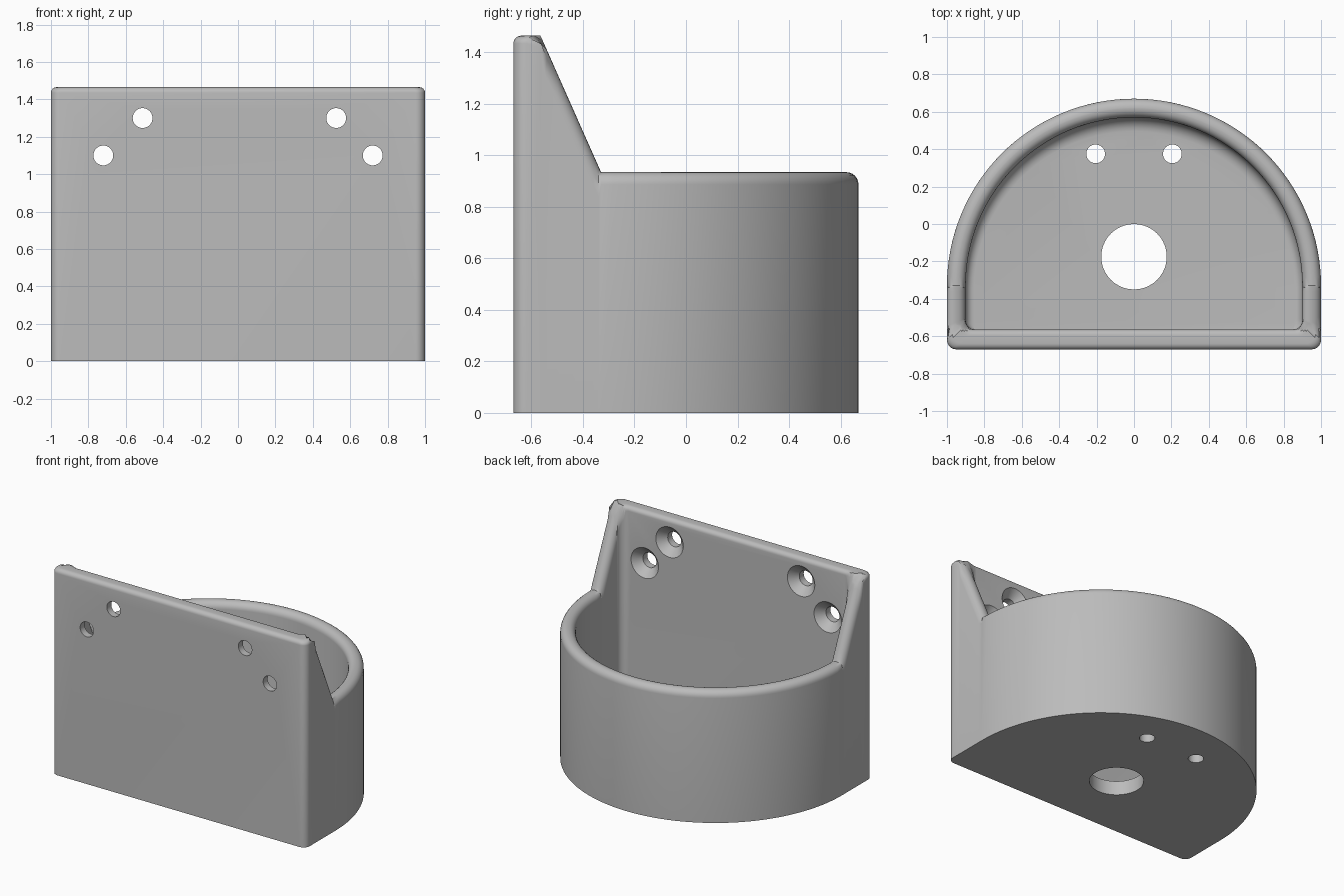
import bpy, bmesh
from math import sin, cos, pi, radians
from mathutils import Vector, Matrix

cube = bpy.data.objects.get("Cube")
if cube:
    bpy.data.objects.remove(cube, do_unlink=True)

FRONT, PLATE_IN, ARC_Y = -0.67, -0.565, -0.33
TOP, RIM, FLOOR, WALL = 1.465, 0.935, 0.1, 0.1
CORNER = 0.05

grey = bpy.data.materials.new("plain grey")
grey.use_nodes = True
grey.diffuse_color = (0.5, 0.5, 0.5, 1)
grey.node_tree.nodes["Principled BSDF"].inputs["Base Color"].default_value = (0.5, 0.5, 0.5, 1)


def new_object(name, bm):
    bmesh.ops.recalc_face_normals(bm, faces=bm.faces)
    mesh = bpy.data.meshes.new(name)
    bm.to_mesh(mesh)
    bm.free()
    mesh.materials.append(grey)
    obj = bpy.data.objects.new(name, mesh)
    bpy.context.collection.objects.link(obj)
    return obj


def wall_height(y):
    """Tall plate, straight slope, then level rim."""
    t = min(max((y - PLATE_IN) / (ARC_Y - PLATE_IN), 0), 1)
    return TOP + (RIM - TOP) * t


def half_path():
    """Outer point, inner point and outward normal along the right half."""
    path = []
    for k in range(9):
        a = -pi / 2 + pi / 2 * k / 8
        n = Vector((cos(a), sin(a)))
        outer = Vector((1 - CORNER, FRONT + CORNER)) + n * CORNER
        inner = Vector((1 - WALL - CORNER, PLATE_IN + CORNER)) + n * CORNER
        path.append((outer, inner, n))
    side = Vector((1, 0))
    for y, yi in ((PLATE_IN, -0.51), (-0.545, -0.505), (-0.5, -0.49),
                  (-0.44, -0.44), (-0.36, -0.36), (-0.34, -0.34)):
        path.append((Vector((1, y)), Vector((1 - WALL, yi)), side))
    centre = Vector((0, ARC_Y))
    for k in range(33):
        n = Vector((cos(pi / 2 * k / 32), sin(pi / 2 * k / 32)))
        path.append((centre + n, centre + n * (1 - WALL), n))
    return path


def section(outer, inner, n):
    """Wall section: outside, rounded top, inside, fillet to the floor."""
    pts = [(outer.x, outer.y, 0)]
    r = 0.03 if outer.y < PLATE_IN - 0.001 else 0.048
    arc = [(r * (1 - cos(a)), r * (1 - sin(a))) for a in (pi / 2 * k / 6 for k in range(7))]
    profile = arc + [(WALL - d, drop) for d, drop in reversed(arc)]
    for d, drop in profile:
        p = outer.lerp(inner, d / WALL)
        steep = 2.47 if PLATE_IN + 0.005 < p.y < ARC_Y - 0.005 else 1
        pts.append((p.x, p.y, wall_height(p.y) - drop * steep))
    f = 0.045 + 0.03 * max(n.y, 0)
    for k in range(7):
        a = pi / 2 * k / 6
        d = f * (1 - cos(a))
        pts.append((inner.x - n.x * d, inner.y - max(n.y, 0) * d, FLOOR + f * (1 - sin(a))))
    return pts


# Holder body: wall swept around the D outline, closed by floor and underside
half = [section(*p) for p in half_path()]
mirrored = [[(-x, y, z) for x, y, z in s] for s in reversed(half[:-1])]
bm = bmesh.new()
rings = [[bm.verts.new(p) for p in s] for s in half + mirrored]
for a, b in zip(rings, rings[1:] + rings[:1]):
    for k in range(len(a) - 1):
        bm.faces.new((a[k], b[k], b[k + 1], a[k + 1]))
bm.faces.new([s[0] for s in rings])
bm.faces.new([s[-1] for s in rings])
bmesh.ops.remove_doubles(bm, verts=bm.verts, dist=0.00005)
body = new_object("wall_holder", bm)


def lathe_cutter(bm, profile, matrix, segments=40):
    """Closed solid of revolution from (radius, height) pairs."""
    loops = []
    for r, h in profile:
        loops.append([bm.verts.new(matrix @ Vector((r * cos(2 * pi * k / segments),
                                                    r * sin(2 * pi * k / segments), h)))
                      for k in range(segments)])
    for a, b in zip(loops, loops[1:]):
        for k in range(segments):
            m = (k + 1) % segments
            bm.faces.new((a[k], a[m], b[m], b[k]))
    bm.faces.new(loops[0])
    bm.faces.new(loops[-1])


# Floor drain and cable holes, countersunk screw holes
bm = bmesh.new()
for x, y, r in ((0, -0.175, 0.175), (-0.205, 0.375, 0.05), (0.205, 0.375, 0.05)):
    lathe_cutter(bm, [(r, -0.1), (r, 0.25)], Matrix.Translation((x, y, 0)))
screw = [(0.053, -0.1), (0.053, 0.05), (0.108, 0.105), (0.108, 0.13)]
for x, z in ((-0.51, 1.3), (0.525, 1.3), (-0.72, 1.1), (0.72, 1.1)):
    lathe_cutter(bm, screw, Matrix.Translation((x, FRONT, z)) @ Matrix.Rotation(-pi / 2, 4, 'X'))
cutter = new_object("hole_cutter", bm)
cutter.hide_render = True

cut = body.modifiers.new("holes", 'BOOLEAN')
cut.operation = 'DIFFERENCE'
cut.solver = 'EXACT'
cut.object = cutter
bpy.ops.object.select_all(action='DESELECT')
body.select_set(True)
bpy.context.view_layer.objects.active = body
bpy.ops.object.modifier_apply(modifier=cut.name)
bpy.data.objects.remove(cutter, do_unlink=True)
bpy.ops.object.shade_smooth_by_angle(angle=radians(35))
